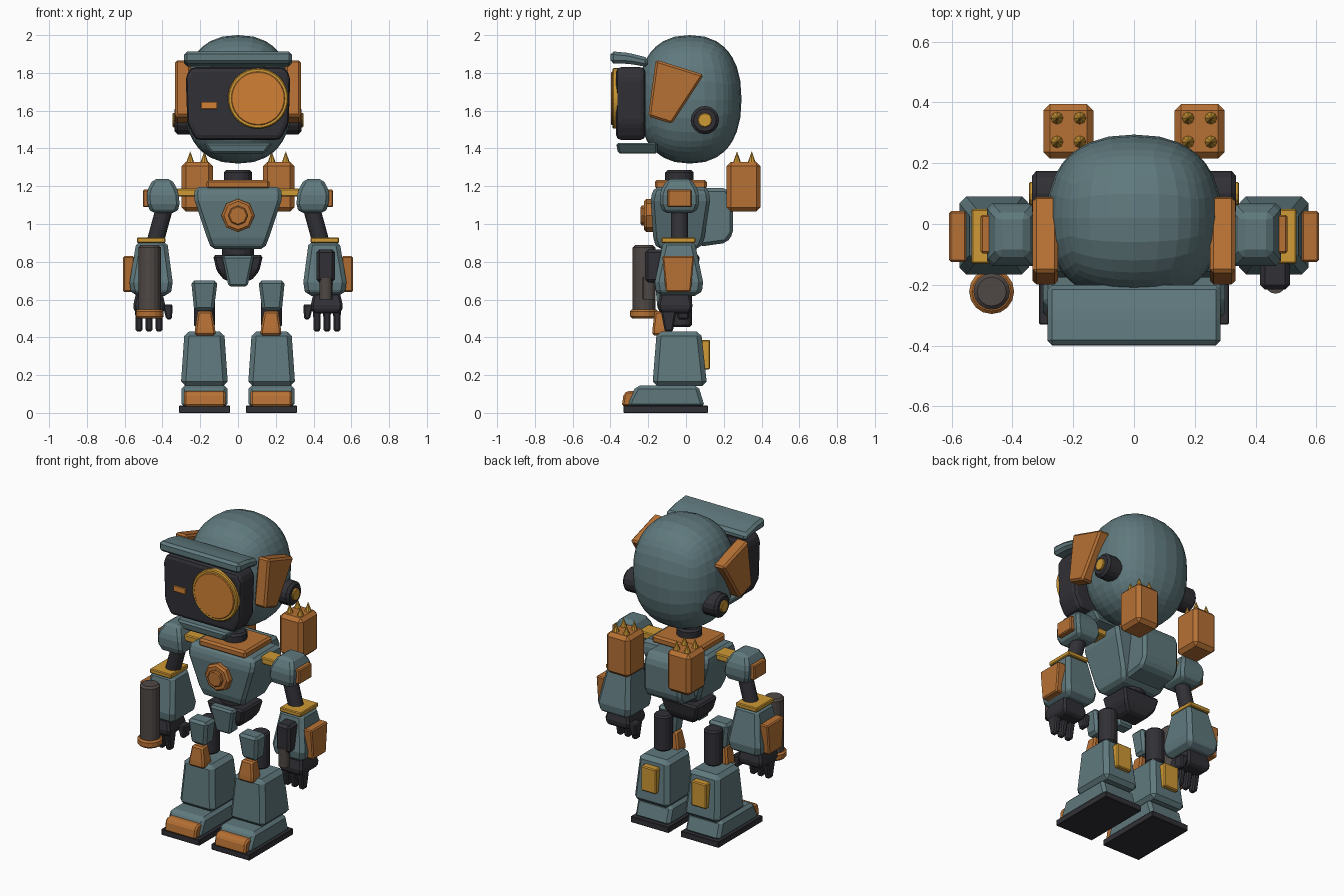
import bpy, bmesh
from mathutils import Vector

old = bpy.data.objects.get("Cube")
if old:
    bpy.data.objects.remove(old, do_unlink=True)


def material(name, r, g, b):
    m = bpy.data.materials.new(name)
    m.use_nodes = True
    m.diffuse_color = (r, g, b, 1)
    m.node_tree.nodes["Principled BSDF"].inputs["Base Color"].default_value = (r, g, b, 1)
    return m


TEAL = material("teal armour", .115, .19, .205)
ORANGE = material("burnt orange", .47, .165, .035)
GLOW = material("bright orange", .64, .22, .035)
YELLOW = material("golden yellow", .62, .32, .035)
DARK = material("dark charcoal", .03, .03, .037)
METAL = material("brown grey metal", .078, .065, .06)


def finish(bm, name, mat, both=False, bevel=0, segments=1):
    """Bevel the mesh and make one object, or a left and right pair."""
    bmesh.ops.recalc_face_normals(bm, faces=bm.faces[:])
    if bevel:
        bmesh.ops.bevel(bm, geom=bm.edges[:], offset=bevel, segments=segments,
                        profile=.5, affect='EDGES', clamp_overlap=True)
    for label in (("left_", "right_") if both else ("",)):
        if label == "right_":
            for v in bm.verts:
                v.co.x *= -1
            bmesh.ops.reverse_faces(bm, faces=bm.faces[:])
        mesh = bpy.data.meshes.new(label + name)
        bm.to_mesh(mesh)
        mesh.materials.append(mat)
        bpy.context.collection.objects.link(bpy.data.objects.new(label + name, mesh))
    bm.free()


def loft(name, mat, rects, both=False, bevel=.012, segments=1):
    """Stack of rectangles (x0, x1, y0, y1, z), bottom to top."""
    bm = bmesh.new()
    rings = [[bm.verts.new(p) for p in ((a, c, z), (b, c, z), (b, d, z), (a, d, z))]
             for a, b, c, d, z in rects]
    for lo, hi in zip(rings, rings[1:]):
        for i in range(4):
            j = (i + 1) % 4
            bm.faces.new((lo[i], lo[j], hi[j], hi[i]))
    bm.faces.new(rings[0][::-1])
    bm.faces.new(rings[-1])
    finish(bm, name, mat, both, bevel, segments)


def box(name, mat, x, y, z, both=False, bevel=.012, segments=1):
    loft(name, mat, [(*x, *y, z[0]), (*x, *y, z[1])], both, bevel, segments)


def prism(name, mat, points, axis, span, both=False, bevel=.012, segments=1):
    """Profile in yz pushed along x, or in xz pushed along y."""
    bm = bmesh.new()
    place = (lambda a, b, s: (s, a, b)) if axis == "x" else (lambda a, b, s: (a, s, b))
    lo, hi = ([bm.verts.new(place(a, b, s)) for a, b in points] for s in span)
    for i in range(len(points)):
        j = (i + 1) % len(points)
        bm.faces.new((lo[i], lo[j], hi[j], hi[i]))
    bm.faces.new(lo[::-1])
    bm.faces.new(hi)
    finish(bm, name, mat, both, bevel, segments)


def rod(name, mat, start, end, r0, r1=None, sides=16, both=False, bevel=0):
    """Cylinder or cone between two points."""
    bm = bmesh.new()
    start, end = Vector(start), Vector(end)
    bmesh.ops.create_cone(bm, cap_ends=True, segments=sides, radius1=r0,
                          radius2=r0 if r1 is None else r1, depth=(end - start).length)
    turn = (end - start).to_track_quat('Z', 'Y').to_matrix().to_4x4()
    bm.transform(turn)
    bmesh.ops.translate(bm, verts=bm.verts[:], vec=(start + end) / 2)
    if bevel:
        rims = [e for e in bm.edges if any(len(f.verts) > 4 for f in e.link_faces)]
        bmesh.ops.bevel(bm, geom=rims, offset=bevel, segments=1, affect='EDGES')
    finish(bm, name, mat, both)


# Head: a faceted, slightly boxy ball
bm = bmesh.new()
bmesh.ops.create_cube(bm, size=2)
bmesh.ops.subdivide_edges(bm, edges=bm.edges[:], cuts=7, use_grid_fill=True)
for v in bm.verts:
    p = Vector([c * (1.25 - .25 * abs(c)) for c in v.co])
    p /= sum(abs(c) ** 2.35 for c in p) ** (1 / 2.35)
    v.co = (p.x * .287, .02 + p.y * .274, 1.66 + p.z * .34)
finish(bm, "head", TEAL)

# Face
half = [(.225, 1.445), (.268, 1.53), (.277, 1.78), (.25, 1.83)]
prism("visor", DARK, half + [(-x, z) for x, z in half[::-1]], "y", (-.37, -.215),
      bevel=.025, segments=2)
prism("brow", TEAL, [(-.4, 1.85), (-.398, 1.915), (-.3, 1.905), (-.2, 1.88),
                     (-.2, 1.83), (-.3, 1.848)], "x", (-.285, .285), bevel=.016)
loft("chin", TEAL, [(-.14, .14, -.36, -.15, 1.372), (-.185, .185, -.37, -.15, 1.43)])
rod("eye_rim", YELLOW, (.106, -.34, 1.665), (.106, -.39, 1.665), .16, sides=40, bevel=.006)
rod("eye_lens", GLOW, (.106, -.35, 1.665), (.106, -.396, 1.665), .142, sides=40, bevel=.004)
box("face_light", GLOW, (-.195, -.11), (-.378, -.35), (1.61, 1.647), bevel=.002)

# Head sides
prism("temple_panel", ORANGE, [(-.16, 1.87), (-.2, 1.57), (-.075, 1.53), (.095, 1.79)],
      "x", (.25, .333), True)
rod("ear", DARK, (.2, .1, 1.55), (.335, .1, 1.55), .075, both=True, bevel=.015)
rod("ear_cap", YELLOW, (.3, .1, 1.55), (.346, .1, 1.55), .038, sides=12, both=True, bevel=.004)

# Torso
rod("neck", DARK, (0, -.035, 1.22), (0, -.035, 1.285), .075, bevel=.012)
box("collar", ORANGE, (-.167, .167), (-.165, .11), (1.185, 1.234))
loft("chest", TEAL, [(-.14, .14, -.15, .07, .868), (-.158, .158, -.172, .095, .91),
                     (-.235, .235, -.188, .13, 1.14), (-.225, .225, -.165, .11, 1.197)],
     bevel=.018)
rod("chest_disc", ORANGE, (0, -.15, 1.045), (0, -.222, 1.045), .088, sides=8, bevel=.012)
rod("chest_button", ORANGE, (0, -.2, 1.045), (0, -.24, 1.045), .052, sides=8, bevel=.006)
prism("backpack", TEAL, [(.07, .88), (.215, .9), (.25, .95), (.25, 1.14), (.215, 1.19),
                         (.07, 1.19)], "x", (-.13, .13), bevel=.018)
box("booster", ORANGE, (.133, .298), (.215, .395), (1.066, 1.328), True, bevel=.022)
for i, x in enumerate((.178, .253)):
    for j, y in enumerate((.27, .348)):
        rod(f"booster_spike_{i}{j}", YELLOW, (x, y, 1.32), (x, y, 1.385), .023, 0,
            sides=8, both=True)

# Hips
rod("waist", DARK, (0, -.03, .8), (0, -.03, .9), .085)
loft("pelvis", DARK, [(-.07, .07, -.09, .03, .7), (-.112, .112, -.125, .06, .75),
                      (-.133, .133, -.135, .075, .835)])
loft("pelvis_plate", TEAL, [(-.05, .05, -.155, -.07, .668), (-.085, .085, -.175, -.08, .832)])

# Shoulders and arms
box("shoulder_strap", YELLOW, (.2, .325), (-.085, .02), (1.145, 1.187), True, bevel=.006)
loft("shoulder", TEAL, [(.33, .455, -.115, .045, 1.058), (.308, .478, -.138, .068, 1.09),
                        (.315, .484, -.138, .068, 1.17), (.35, .45, -.1, .03, 1.237)],
     True, bevel=.016)
box("shoulder_plate", ORANGE, (.465, .504), (-.097, .03), (1.09, 1.182), True, bevel=.006)
rod("upper_arm", DARK, (.385, -.035, 1.1), (.44, -.035, .9), .045, both=True)
box("cuff", YELLOW, (.385, .535), (-.13, .05), (.9, .928), True, bevel=.005)
loft("forearm", TEAL, [(.365, .555, -.145, .07, .62), (.343, .578, -.17, .095, .67),
                       (.375, .537, -.12, .045, .91)], True, bevel=.022)
prism("forearm_plate", ORANGE, [(-.125, .83), (.043, .83), (.025, .64), (-.107, .64)],
      "x", (.55, .608), True, bevel=.007)

# Hands
loft("palm", DARK, [(.4, .54, -.135, .02, .525), (.383, .557, -.152, .037, .56),
                    (.4, .54, -.135, .02, .635)], True)
for i, x in enumerate((.418, .471, .524)):
    loft(f"finger_{i + 1}", DARK, [(x - .017, x + .017, -.112, -.07, .43),
                                   (x - .021, x + .021, -.135, -.05, .55)], True, bevel=.008)
loft("thumb", DARK, [(.35, .38, -.045, .015, .495), (.345, .4, -.05, .02, .575)],
     True, bevel=.008)

# Forearm weapons: big barrel on the right, small one on the left
rod("barrel", METAL, (-.468, -.222, .52), (-.468, -.222, .888), .06, bevel=.012)
rod("barrel_ring", ORANGE, (-.468, -.222, .5), (-.468, -.222, .548), .074, bevel=.01)
box("launcher", DARK, (.415, .513), (-.216, -.11), (.69, .866), bevel=.016)
rod("launcher_barrel", METAL, (.465, -.195, .6), (.465, -.195, .72), .034)

# Legs
rod("thigh", DARK, (.178, -.025, .455), (.178, -.025, .68), .056, both=True, bevel=.01)
loft("thigh_plate", TEAL, [(.128, .232, -.15, -.06, .542), (.108, .248, -.165, -.06, .7)],
     True, bevel=.016)
loft("knee", ORANGE, [(.12, .228, -.178, -.09, .41), (.12, .228, -.178, -.09, .44),
                      (.138, .213, -.165, -.1, .54)], True, bevel=.01)
loft("shin", TEAL, [(.053, .303, -.178, .112, .142), (.073, .283, -.155, .08, .432)],
     True, bevel=.025)
box("calf_plate", YELLOW, (.125, .231), (.07, .128), (.23, .387), True, bevel=.006)

# Feet
prism("foot", TEAL, [(-.312, .03), (-.3, .075), (-.262, .145), (.065, .145), (.1, .03)],
      "x", (.056, .3), True, bevel=.018)
prism("toe_cap", ORANGE, [(-.34, .035), (-.33, .1), (-.31, .116), (-.26, .116),
                          (-.26, .035)], "x", (.066, .286), True, bevel=.01)
box("sole", DARK, (.043, .312), (-.33, .116), (0, .038), True, bevel=.003)
